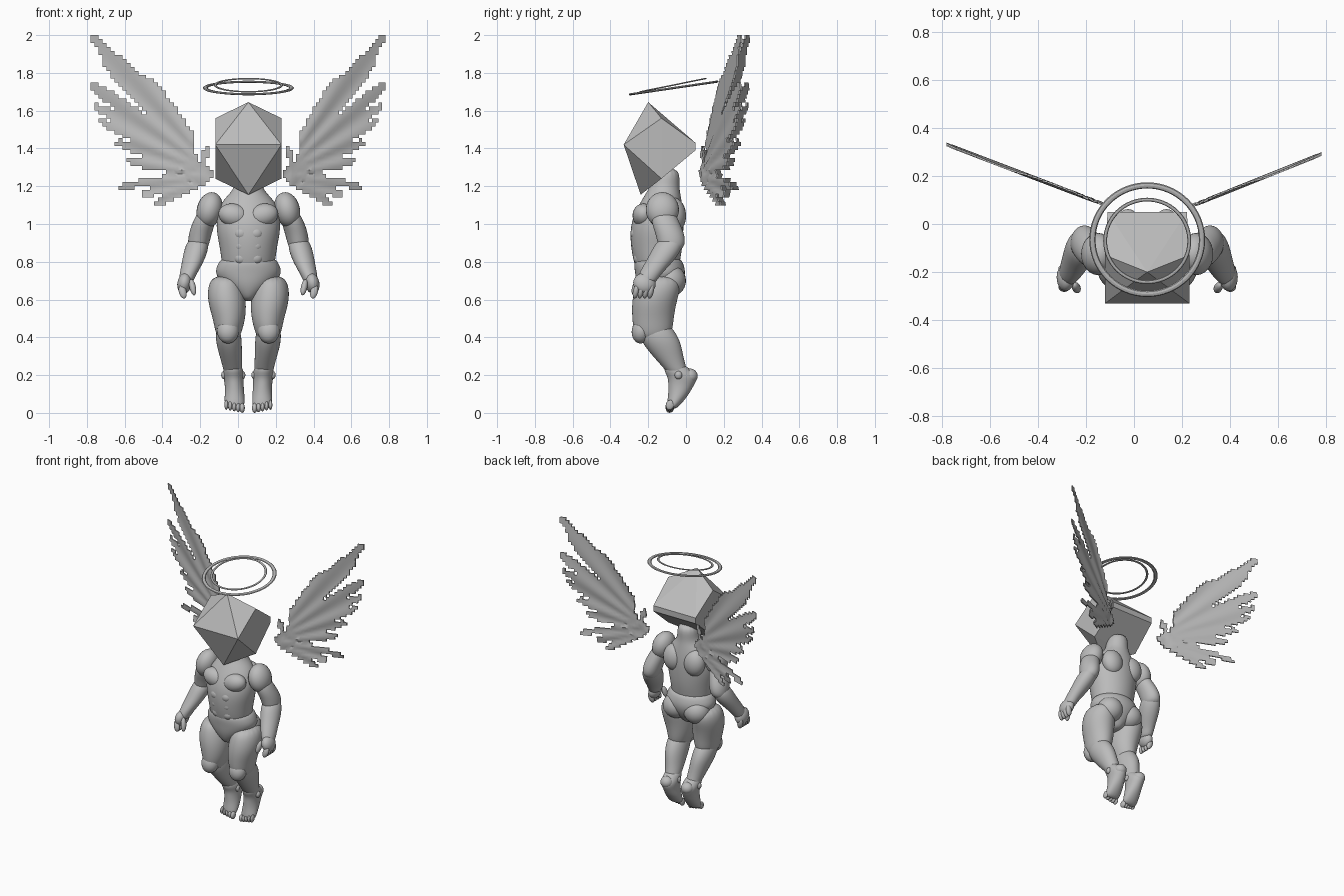
import bpy, bmesh, math
from mathutils import Vector, Matrix

if "Cube" in bpy.data.objects:
    bpy.data.objects.remove(bpy.data.objects["Cube"])

stone = bpy.data.materials.new("plain_grey")
stone.use_nodes = True
GREY = (0.5, 0.5, 0.5, 1)
stone.diffuse_color = GREY
stone.node_tree.nodes["Principled BSDF"].inputs["Base Color"].default_value = GREY

MID = 0.055          # the body's own middle line
SIDES = (("left", 1), ("right", -1))


def finish(name, bm, smooth=True, subdivide=0):
    """Turn a bmesh into a named object with sharp edges kept."""
    bmesh.ops.recalc_face_normals(bm, faces=bm.faces)
    for f in bm.faces:
        f.smooth = smooth
    if not subdivide:
        for e in bm.edges:
            e.smooth = e.calc_face_angle(0) < 0.7
    mesh = bpy.data.meshes.new(name)
    bm.to_mesh(mesh)
    bm.free()
    mesh.materials.append(stone)
    obj = bpy.data.objects.new(name, mesh)
    bpy.context.collection.objects.link(obj)
    if subdivide:
        mod = obj.modifiers.new("smooth", 'SUBSURF')
        mod.levels = mod.render_levels = subdivide
    return obj


def loft(name, sections, side=1, n=16):
    """Skin through flat oval rings: (x, y, z, half width, half depth)."""
    bm = bmesh.new()
    rings = []
    for x, y, z, rx, ry in sections:
        rings.append([bm.verts.new((MID + side * x + rx * math.cos(a), y + ry * math.sin(a), z))
                      for a in (2 * math.pi * i / n for i in range(n))])
    for low, high in zip(rings, rings[1:]):
        for i in range(n):
            bm.faces.new((low[i], low[(i + 1) % n], high[(i + 1) % n], high[i]))
    bm.faces.new(rings[0])
    bm.faces.new(rings[-1])
    return finish(name, bm, subdivide=2)


def ball(name, centre, size, side=1, turn=(0, 0)):
    """Ellipsoid with half sizes, turned about x and y."""
    bm = bmesh.new()
    x, y, z = centre
    place = (Matrix.Translation((MID + side * x, y, z)) @ Matrix.Rotation(turn[0], 4, 'X')
             @ Matrix.Rotation(side * turn[1], 4, 'Y') @ Matrix.Diagonal((*size, 1)))
    bmesh.ops.create_uvsphere(bm, u_segments=24, v_segments=14, radius=1, matrix=place)
    return finish(name, bm)


# Faceted head
bm = bmesh.new()
for y, z in ((-.33, 1.42), (-.13, 1.56), (.05, 1.43), (.05, 1.39), (-.13, 1.24)):
    for s in (1, -1):
        bm.verts.new((MID + s * (.175 if y < 0 else .165), y, z))
for y, z in ((-.2, 1.645), (-.24, 1.155)):
    bm.verts.new((MID, y, z))
bmesh.ops.convex_hull(bm, input=bm.verts)
finish("head", bm, smooth=False)

# Double halo
for name, spot, big, small, tilt in (("outer_halo", (MID, -.065, 1.72), .228, .013, .145),
                                     ("inner_halo", (MID, -.07, 1.735), .175, .008, .2)):
    bpy.ops.mesh.primitive_torus_add(major_segments=64, minor_segments=8, major_radius=big,
                                     minor_radius=small, location=spot, rotation=(tilt, 0, 0))
    ring = bpy.context.object
    ring.name = name
    ring.scale.z = 0.45
    ring.data.materials.append(stone)
    bpy.ops.object.shade_smooth_by_angle()

# Torso, pelvis and muscles
loft("torso", ((0, -.15, .74, .13, .11), (0, -.155, .8, .145, .125), (0, -.155, .88, .155, .14),
               (0, -.155, .97, .175, .145), (0, -.145, 1.05, .17, .135), (0, -.13, 1.12, .145, .11),
               (0, -.12, 1.17, .09, .09), (0, -.11, 1.21, .072, .075), (0, -.1, 1.3, .07, .07)))
loft("pelvis", ((0, -.15, .59, .03, .06), (0, -.15, .62, .06, .09), (0, -.14, .68, .14, .125),
                (0, -.135, .74, .185, .137), (0, -.145, .79, .165, .135), (0, -.15, .83, .14, .12)))
for label, s in SIDES:
    ball(label + "_chest", (.075, -.225, 1.045), (.085, .058, .062), s, (0, -.25))
    ball(label + "_buttock", (.08, -.085, .7), (.088, .085, .085), s)
    ball(label + "_shoulder_blade", (.08, -.06, 1.05), (.075, .06, .09), s, (.1, 0))
    for i in range(3):
        ball(f"{label}_belly_{i}", (.038, -.262 + .008 * i, .95 - .065 * i), (.04, .032, .036), s)

# Arms
for label, s in SIDES:
    ball(label + "_shoulder", (.205, -.125, 1.075), (.068, .088, .095), s, (0, -.25))
    loft(label + "_upper_arm", ((.21, -.125, 1.08, .05, .06), (.235, -.11, 1.01, .062, .075),
                                (.255, -.085, .95, .062, .078), (.265, -.075, .89, .058, .075),
                                (.27, -.085, .85, .045, .05)), s)
    loft(label + "_forearm", ((.265, -.08, .93, .04, .05), (.27, -.09, .89, .064, .078),
                              (.285, -.12, .83, .063, .078), (.305, -.165, .77, .053, .068),
                              (.325, -.2, .72, .043, .058), (.33, -.21, .68, .035, .045)), s)
    ball(label + "_palm", (.338, -.22, .685), (.038, .06, .055), s, (-.3, -.2))
    ball(label + "_thumb", (.295, -.265, .665), (.017, .02, .045), s, (-.3, .2))
    for i in range(4):
        ball(f"{label}_finger_{i}", (.348, -.265 + .026 * i, .642), (.02, .016, .038), s, (-.2, .25))

# Legs with pointed feet
for label, s in SIDES:
    loft(label + "_thigh", ((.105, -.17, .38, .05, .07), (.105, -.175, .43, .072, .105),
                            (.102, -.175, .5, .088, .112), (.112, -.17, .58, .103, .12),
                            (.12, -.15, .66, .1, .125), (.12, -.14, .73, .07, .1)), s)
    ball(label + "_kneecap", (.108, -.235, .435), (.058, .052, .068), s, (-.2, 0))
    loft(label + "_calf", ((.107, -.16, .48, .05, .06), (.107, -.155, .43, .068, .1),
                           (.103, -.13, .37, .07, .105), (.093, -.095, .3, .06, .082),
                           (.083, -.06, .24, .053, .062), (.08, -.03, .19, .045, .05)), s)
    loft(label + "_foot", ((.083, -.06, .26, .042, .05), (.08, -.045, .225, .055, .075),
                           (.078, -.015, .19, .056, .082), (.075, -.025, .15, .05, .07),
                           (.073, -.038, .1, .053, .056), (.073, -.062, .05, .055, .04),
                           (.073, -.075, .02, .045, .022)), s)
    ball(label + "_heel", (.08, .02, .195), (.042, .042, .04), s)
    for side_step in (1, -1):
        ball(f"{label}_ankle_{side_step}", (.08 + .048 * side_step, -.04, .2), (.016, .02, .022), s)
    for i in range(5):
        ball(f"{label}_toe_{i}", (.033 + .021 * i, -.085, .026 + .004 * i),
             (.014 - .001 * i, .022, .026), s, (-.3, 0))

# Wings: feathers as (base, tip, half width), cut into small square cells
FEATHERS = [(Vector(b), Vector(t), w) for b, t, w in (
    ((.27, 1.46), (.765, 1.985), .045), ((.29, 1.46), (.5, 1.77), .055),
    ((.27, 1.42), (.71, 1.86), .04), ((.27, 1.38), (.765, 1.73), .042),
    ((.26, 1.36), (.745, 1.62), .04), ((.25, 1.34), (.715, 1.54), .038),
    ((.24, 1.32), (.635, 1.43), .038), ((.2, 1.29), (.57, 1.33), .036),
    ((.18, 1.26), (.62, 1.2), .026), ((.2, 1.24), (.5, 1.16), .034),
    ((.22, 1.23), (.43, 1.11), .036), ((.16, 1.27), (.34, 1.16), .032),
    ((.16, 1.4), (.2, 1.28), .016))]
CELL = 0.021
INNER, OUTER = 0.15, 0.78


def in_feather(p):
    for base, tip, w in FEATHERS:
        d = tip - base
        t = min(max((p - base).dot(d) / d.length_squared, 0), 1)
        if (p - base - d * t).length < w * (1 - .6 * t ** 4):
            return True
    return False


def wing(name, root, tip):
    """Thin rippled sheet between two plan points (x, y)."""
    bm = bmesh.new()
    root, tip, made = Vector(root), Vector(tip), {}

    def corner(i, j):
        if (i, j) not in made:
            a, z = OUTER - i * CELL, 2 - j * CELL
            flat = root.lerp(tip, (a - INNER) / (OUTER - INNER))
            ripple = .005 * math.sin(26 * math.atan2(z - 1.25, a - .1))
            made[i, j] = bm.verts.new((flat.x, flat.y + ripple, z))
        return made[i, j]

    for i in range(31):
        for j in range(45):
            if in_feather(Vector((OUTER - (i + .5) * CELL, 2 - (j + .5) * CELL))):
                bm.faces.new([corner(i + u, j + v) for u, v in ((0, 0), (1, 0), (1, 1), (0, 1))])
    front = bmesh.ops.extrude_face_region(bm, geom=bm.faces[:], use_keep_orig=True)["geom"]
    bmesh.ops.translate(bm, vec=(0, -.008, 0),
                        verts=[g for g in front if isinstance(g, bmesh.types.BMVert)])
    finish(name, bm)


wing("left_wing", (.255, .085), (.78, .295))
wing("right_wing", (-.15, .095), (-.78, .335))
